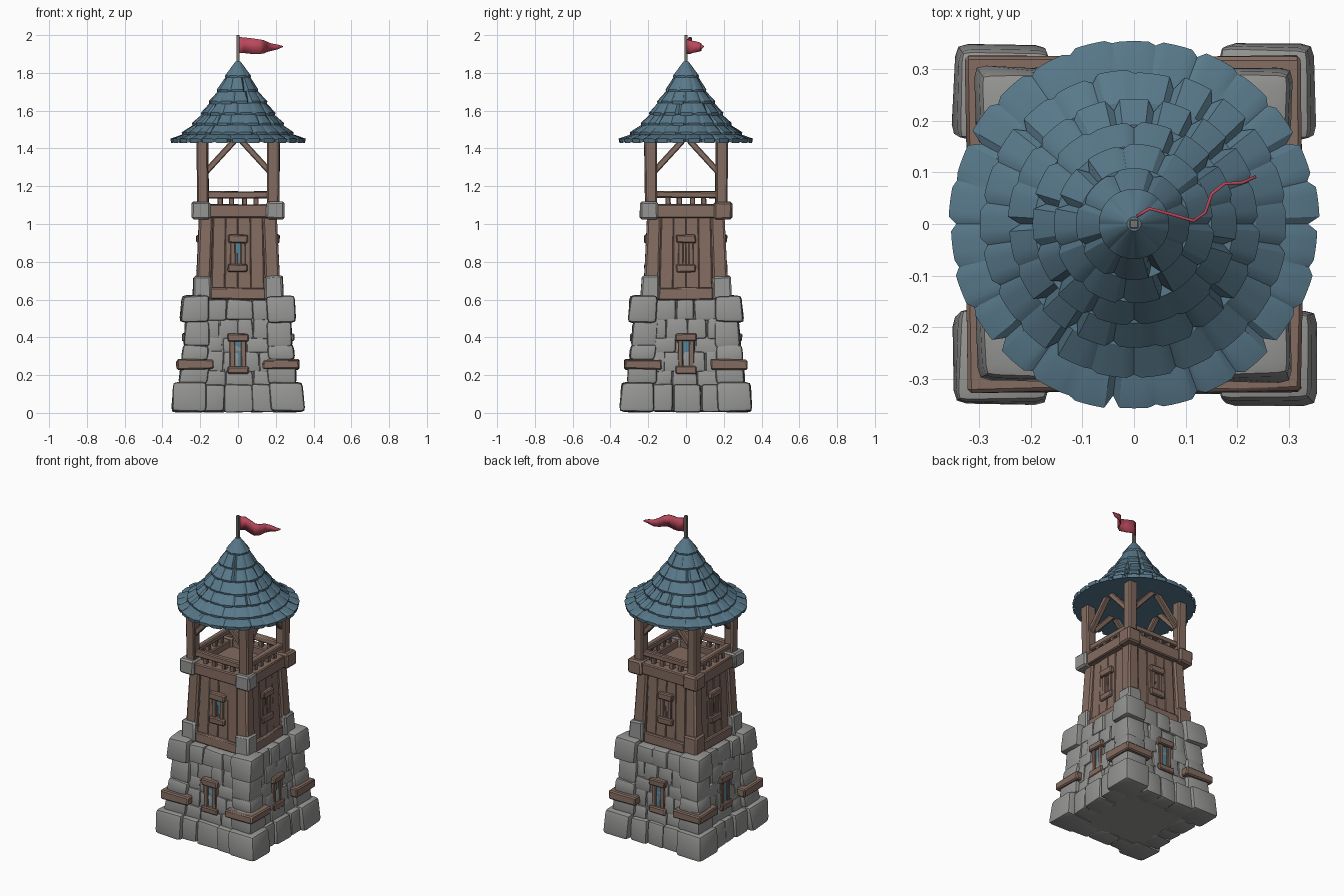
import bpy, bmesh, math, random
from mathutils import Matrix, Vector

random.seed(7)
if "Cube" in bpy.data.objects:
    bpy.data.objects.remove(bpy.data.objects["Cube"], do_unlink=True)


def material(name, r, g, b):
    m = bpy.data.materials.new(name)
    m.use_nodes = True
    m.diffuse_color = (r, g, b, 1)
    m.node_tree.nodes["Principled BSDF"].inputs["Base Color"].default_value = (r, g, b, 1)
    return m


STONE = material("grey stone", 0.30, 0.30, 0.295)
WOOD = material("brown wood", 0.23, 0.15, 0.118)
ROOF = material("blue shingle", 0.098, 0.19, 0.255)
GLASS = material("window blue", 0.09, 0.24, 0.33)
FLAG = material("red cloth", 0.48, 0.065, 0.105)
POLE = material("pole grey", 0.2, 0.18, 0.165)


def finish(name, bm, mat, k=0, angle=0.6):
    """Turn k quarter turns about z and link as an object."""
    bmesh.ops.recalc_face_normals(bm, faces=bm.faces)
    bm.transform(Matrix.Rotation(k * math.pi / 2, 4, "Z"))
    me = bpy.data.meshes.new(name)
    bm.to_mesh(me)
    bm.free()
    me.materials.append(mat)
    me.shade_smooth()
    me.set_sharp_from_angle(angle=angle)
    ob = bpy.data.objects.new(name, me)
    bpy.context.collection.objects.link(ob)
    return ob


def block(name, xs, depth, zs, mat, k=0, bevel=0.006, jitter=0.003, taper=1.0, segs=1):
    """Rough block on the front side; depth is measured outward from the axis."""
    bm = bmesh.new()
    bmesh.ops.create_cube(bm, size=1)
    for v in bm.verts:
        top = v.co.z > 0
        s = taper if top else 1
        x = xs[v.co.x > 0] * s
        y = -depth[v.co.y < 0] * s
        v.co = Vector((x, y, zs[top])) + Vector([random.uniform(-jitter, jitter) for _ in range(3)])
    bmesh.ops.bevel(bm, geom=bm.edges[:], offset=bevel, segments=segs, profile=0.6, affect="EDGES")
    return finish(name, bm, mat, k)


def beam(name, p, q, w, mat, k=0):
    """Square timber between two points."""
    p, q = Vector(p), Vector(q)
    bm = bmesh.new()
    bmesh.ops.create_cube(bm, size=1)
    bmesh.ops.scale(bm, vec=(w, w, (q - p).length), verts=bm.verts)
    bmesh.ops.bevel(bm, geom=bm.edges[:], offset=0.005, segments=1, affect="EDGES")
    rot = (q - p).to_track_quat("Z", "Y").to_matrix().to_4x4()
    bm.transform(Matrix.Translation((p + q) / 2) @ rot)
    return finish(name, bm, mat, k)


def window(k, z0, z1, half, gap, d, mat):
    """Arrow slit framed by a lintel, a sill and two jambs."""
    block("slit_pane", (-gap - .005, gap + .005), (d - .04, d - .01), (z0 + .02, z1 - .02), mat, k, .001, 0)
    for s in (-1, 1):
        xs = sorted((s * gap, s * half * 0.78))
        block("window_jamb", xs, (d - .05, d), (z0 + .02, z1 - .02), WOOD, k, .004, .002)
    block("window_lintel", (-half, half), (d - .05, d + .012), (z1 - .042, z1), WOOD, k)
    block("window_sill", (-half, half), (d - .05, d + .012), (z0, z0 + .042), WOOD, k)


# Solid cores
block("stone_core", (-.285, .285), (-.285, .285), (.01, .595), STONE, taper=.86, jitter=0)
block("wood_core", (-.2, .2), (-.2, .2), (.58, 1.06), WOOD, taper=.93, jitter=0)

# Corner stones: outer half-width, size, bottom, top
CORNERS = [(.352, .18, .005, .16), (.312, .155, .15, .285), (.302, .14, .275, .36),
           (.29, .135, .35, .49), (.306, .15, .48, .62)]
# Wall courses: face depth, bottom, top, stone count
COURSES = [(.322, .005, .15, 3), (.29, .14, .225, 3), (.282, .215, .325, 4),
           (.277, .315, .4, 3), (.272, .39, .5, 4), (.275, .49, .6, 3)]

for k in range(4):
    for half, size, z0, z1 in CORNERS:
        span = (half - size, half)
        block("corner_stone", span, span, (z0, z1), STONE, k, .024, .006, .965, 2)
    for d, z0, z1, n in COURSES:
        edges = [-.19 + .38 * i / n + random.uniform(-.02, .02) for i in range(n + 1)]
        for a, b in zip(edges, edges[1:]):
            out = d + random.uniform(-.008, .006)
            block("wall_stone", (a, b), (.2, out), (z0, z1), STONE, k, .017, .005, .98, 2)
    # Wooden strap wrapped round the corner
    block("corner_strap", (.13, .324), (.13, .324), (.23, .283), WOOD, k, .007, .004)
    window(k, .205, .42, .056, .016, .285, GLASS)

    # Timber storey: planks, rails, leaning corner posts
    for i in range(4):
        a = -.14 + .07 * i
        block("wall_plank", (a, a + .069), (.17, .207 + random.uniform(-.003, .003)),
              (.6, 1.04), WOOD, k, .003, .001, .93)
    block("lower_rail", (-.145, .145), (.17, .224), (.6, .662), WOOD, k)
    block("corner_post", (.145, .226), (.145, .226), (.6, 1.04), WOOD, k, .01, .003, .91)
    bracket = WOOD if k == 2 else STONE
    block("lower_bracket", (.145, .24), (.145, .24), (.6, .725), bracket, k, .009, .004, .98)
    window(k, .745, .942, .052, .013, .208, GLASS if k == 0 else WOOD)
    block("upper_beam", (-.17, .17), (.16, .226), (1.032, 1.105), WOOD, k)
    block("upper_bracket", (.148, .245), (.148, .245), (1.025, 1.118), STONE if k in (0, 3) else WOOD, k, .01)

    # Lookout: posts, railing and braces
    block("roof_post", (.155, .216), (.155, .216), (1.05, 1.45), WOOD, k, .008, .004, 1.02)
    block("hand_rail", (-.165, .165), (.168, .204), (1.137, 1.173), WOOD, k)
    for x in (-.095, -.035, .035, .095):
        block("baluster", (x - .013, x + .013), (.173, .199), (1.09, 1.15), WOOD, k, .003, .002)
    for s in (-1, 1):
        beam("roof_brace", (s * .175, -.185, 1.27), (s * .015, -.185, 1.445), .032, WOOD, k)

# Shingled roof: lower rim radius and height of each tier, ending at the tip
TIERS = [(.358, 1.43), (.297, 1.464), (.243, 1.513), (.198, 1.567),
         (.155, 1.628), (.11, 1.69), (.068, 1.765), (.014, 1.848)]
for t, ((r, z), (r2, z2)) in enumerate(zip(TIERS, TIERS[1:])):
    tiles, seg = max(8, int(r * 75)), 6
    last = t == len(TIERS) - 2
    bm = bmesh.new()
    rings = [[], [], []]
    notch = 0
    for i in range(tiles * seg):
        if i % seg == 0:
            size = random.uniform(-.004, .003)
            notch = random.choice((.006, .01, .022)) * (0 if last else 1)
        a = 2 * math.pi * (i + .5 * (t % 2) * seg) / (tiles * seg)
        rim = r + (0 if last else size) - (notch if i % seg == 0 else 0)
        drop = .006 if i % seg == 0 else 0
        profile = ((rim - .004, z + drop), (rim, z + .022 - drop), (r2 * .97, z2 + .012))
        for ring, (pr, pz) in zip(rings, profile):
            ring.append(bm.verts.new((pr * math.cos(a), pr * math.sin(a), pz)))
    n = tiles * seg
    for lo, hi in zip(rings, rings[1:]):
        for i in range(n):
            j = (i + 1) % n
            bm.faces.new((lo[i], lo[j], hi[j], hi[i]))
    bm.faces.new(rings[0])
    bm.faces.new(rings[2])
    finish("roof_tier", bm, ROOF, angle=.5)

# Flag pole
block("flag_pole", (-.009, .009), (-.009, .009), (1.84, 2.0), POLE, bevel=.002, jitter=0)

# Waving pennant: x, y, lower edge, upper edge
WAVE = [(.005, .015, 1.905, 1.99), (.03, .03, 1.905, 1.988), (.075, .018, 1.9, 1.983),
        (.115, .006, 1.9, 1.977), (.138, .022, 1.904, 1.972), (.15, .058, 1.91, 1.966),
        (.175, .078, 1.916, 1.956), (.21, .08, 1.925, 1.95), (.236, .092, 1.937, 1.942)]
bm = bmesh.new()
cols = [[bm.verts.new((x, y, z)) for z in (lo, hi)] for x, y, lo, hi in WAVE]
for a, b in zip(cols, cols[1:]):
    bm.faces.new((a[0], b[0], b[1], a[1]))
flag = finish("flag_cloth", bm, FLAG, angle=1.0)
solid = flag.modifiers.new("thickness", "SOLIDIFY")
solid.thickness = .006
solid.offset = 0
